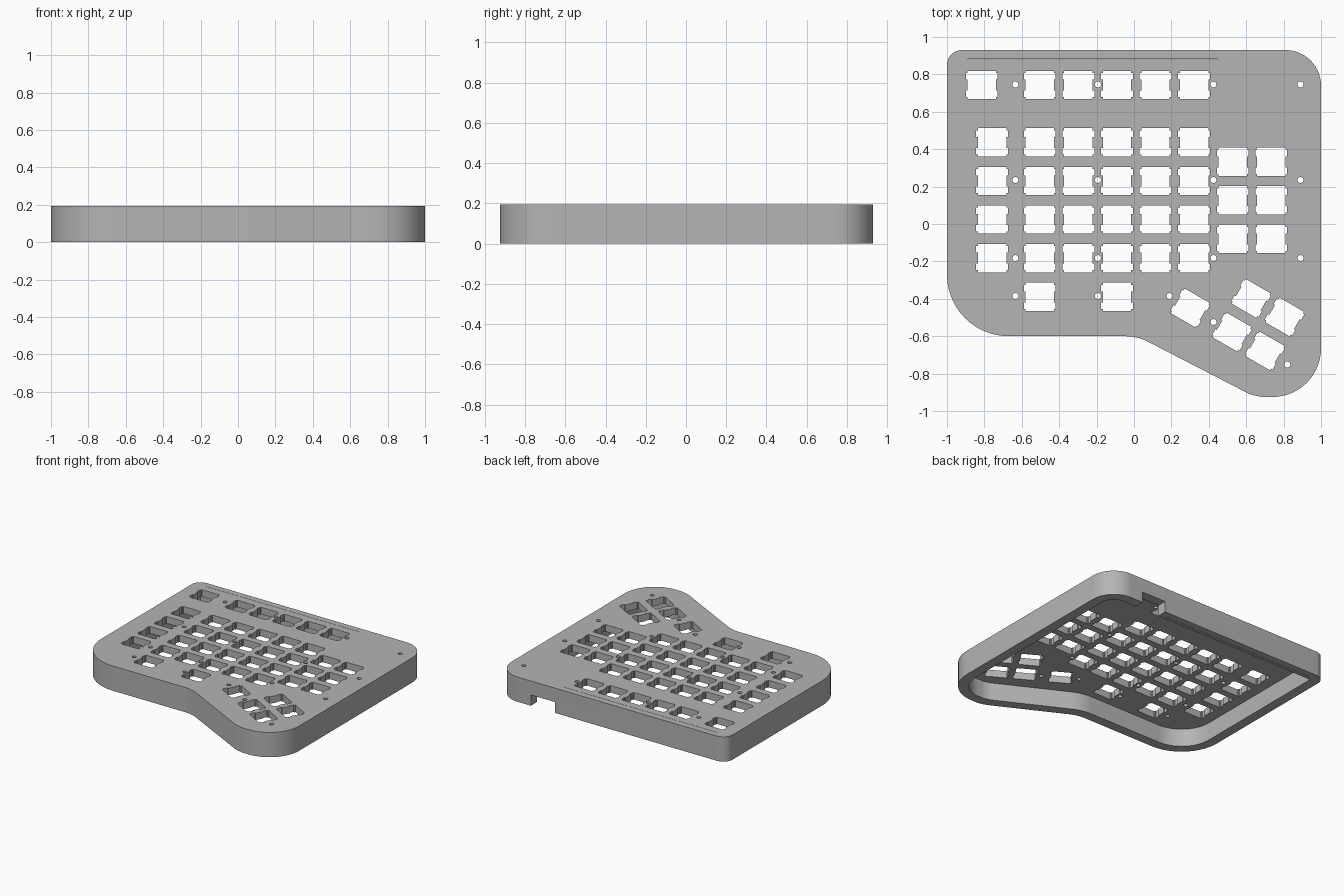
import bpy, bmesh, math
from mathutils import Vector, Matrix

HEIGHT, ROOF, WALL = 0.195, 0.14, 0.077
PITCH = 0.206

cube = bpy.data.objects.get("Cube")
if cube:
    bpy.data.objects.remove(cube, do_unlink=True)

grey = bpy.data.materials.new("light_grey_plastic")
grey.use_nodes = True
colour = (0.46, 0.46, 0.46, 1)
grey.diffuse_color = colour
grey.node_tree.nodes["Principled BSDF"].inputs["Base Color"].default_value = colour


def rounded_outline(corners, inset=0.0, steps=14):
    """Counter-clockwise polygon with a radius per corner, optionally inset."""
    points = []
    n = len(corners)
    for i, (x, y, r) in enumerate(corners):
        p = Vector((x, y))
        before = (p - Vector(corners[i - 1][:2])).normalized()
        after = (Vector(corners[(i + 1) % n][:2]) - p).normalized()
        turn = math.atan2(before.x * after.y - before.y * after.x, before.dot(after))
        side = 1 if turn > 0 else -1
        normal = Vector((-before.y, before.x)) * side
        centre = p - before * r * math.tan(abs(turn) / 2) + normal * r
        radius = r - side * inset
        for k in range(steps + 1):
            spoke = Matrix.Rotation(turn * k / steps, 2) @ -normal
            points.append(centre + spoke * radius)
    return points


def prisms(name, outlines, z0, z1):
    """One object made of upright prisms, one for each outline."""
    bm = bmesh.new()
    for outline in outlines:
        low = [bm.verts.new((p[0], p[1], z0)) for p in outline]
        face = bm.faces.new(low)
        top = bmesh.ops.extrude_face_region(bm, geom=[face])["geom"]
        bmesh.ops.translate(bm, vec=(0, 0, z1 - z0),
                            verts=[v for v in top if isinstance(v, bmesh.types.BMVert)])
    bmesh.ops.recalc_face_normals(bm, faces=bm.faces[:])
    mesh = bpy.data.meshes.new(name)
    bm.to_mesh(mesh)
    bm.free()
    mesh.materials.append(grey)
    obj = bpy.data.objects.new(name, mesh)
    bpy.context.collection.objects.link(obj)
    return obj


def rectangle(x0, x1, y0, y1):
    return [(x0, y0), (x1, y0), (x1, y1), (x0, y1)]


def key_opening(x, y, angle=0):
    """Square opening with two clip notches on its left and right sides."""
    half, wide, near, far = 0.076, 0.0845, 0.03, 0.065
    right = [(half, -half), (half, -far), (wide, -far), (wide, -near),
             (half, -near), (half, near), (wide, near), (wide, far),
             (half, far), (half, half)]
    shape = right + [(-px, -py) for px, py in right]
    turn = Matrix.Rotation(math.radians(angle), 2)
    return [turn @ Vector(p) + Vector((x, y)) for p in shape]


def circle(x, y, r=0.016, n=20):
    return [(x + r * math.cos(math.tau * i / n), y + r * math.sin(math.tau * i / n))
            for i in range(n)]


# Case outline: x, y and corner radius
corners = [(1, 0.93, 0.19), (-1, 0.93, 0.08), (-1, -0.6, 0.33),
           (0.018, -0.6, 0.27), (0.648, -0.925, 0.25), (1, -0.925, 0.26)]
case = prisms("keyboard_case", [rounded_outline(corners)], 0, HEIGHT)

# Key openings: main block, outer column, side block and angled thumb group
columns = [-0.503 + PITCH * i for i in range(5)]
rows = [0.436 - PITCH * i for i in range(4)]
keys = [(x, y) for x in columns for y in rows + [0.743]]
keys += [(-0.759, y) for y in rows]
keys += [(-0.813, 0.743), (columns[0], -0.39), (columns[2], -0.39)]
keys += [(x, 0.332 - PITCH * i) for x in (0.529, 0.733) for i in range(3)]
thumb = [(0.3, -0.449), (0.626, -0.398), (0.805, -0.497), (0.524, -0.578), (0.7, -0.679)]
openings = [key_opening(*k) for k in keys] + [key_opening(*k, -30) for k in thumb]

# Screw holes
screws = [(x, y) for x in (-0.634, -0.193, 0.425, 0.89) for y in (0.746, 0.235, -0.182)]
screws += [(-0.634, -0.385), (-0.193, -0.385), (0.19, -0.385),
           (0.425, -0.524), (0.82, -0.751)]

cutters = [
    prisms("cavity_cutter", [rounded_outline(corners, WALL)], -0.1, ROOF),
    prisms("key_cutter", openings, 0.1, 0.3),
    prisms("screw_cutter", [circle(*s) for s in screws], 0.1, 0.3),
    prisms("cable_port_cutter", [rectangle(0.49, 0.7, 0.8, 1.0)], -0.1, 0.085),
    prisms("back_slit_cutter", [rectangle(-0.89, 0.45, 0.879, 0.881)], -0.1, 0.3),
]
for cutter in cutters:
    cutter.hide_render = True
    mod = case.modifiers.new(cutter.name, "BOOLEAN")
    mod.operation = "DIFFERENCE"
    mod.solver = "EXACT"
    mod.object = cutter

# Bake the cuts and discard the cutters
graph = bpy.context.evaluated_depsgraph_get()
baked = bpy.data.meshes.new_from_object(case.evaluated_get(graph))
case.modifiers.clear()
case.data = baked
for cutter in cutters:
    bpy.data.objects.remove(cutter, do_unlink=True)

bpy.ops.object.select_all(action="DESELECT")
case.select_set(True)
bpy.context.view_layer.objects.active = case
bpy.ops.object.shade_smooth_by_angle(angle=math.radians(30))
